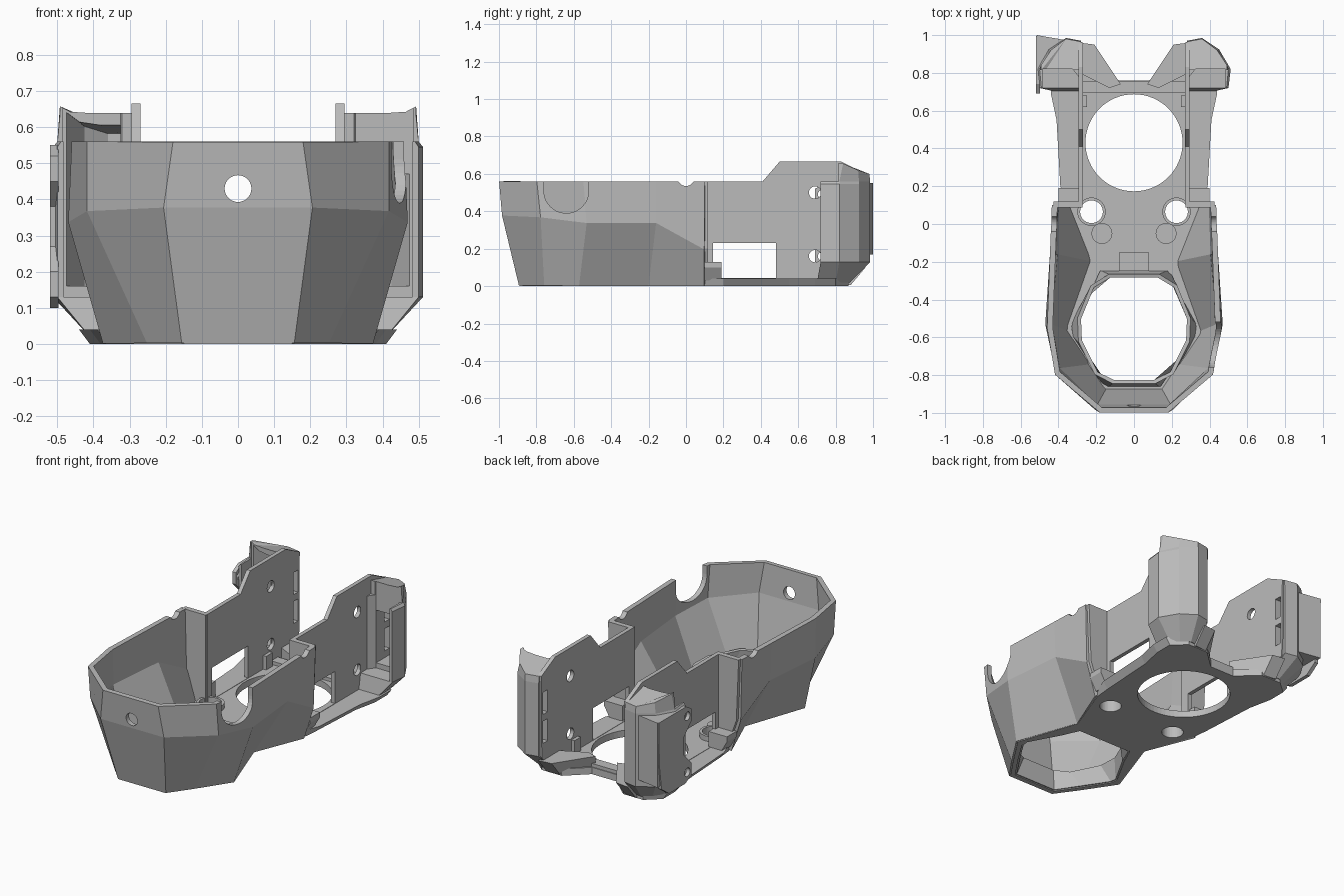
import bpy, bmesh, math

cube = bpy.data.objects.get("Cube")
if cube:
    bpy.data.objects.remove(cube)

grey = bpy.data.materials.new("plain_grey")
grey.use_nodes = True
GREY = (0.5, 0.5, 0.5, 1)
grey.diffuse_color = GREY
grey.node_tree.nodes["Principled BSDF"].inputs["Base Color"].default_value = GREY


def loft(name, rings, closed=True, caps=True):
    """Skin a stack of rings; closed rings wrap around and caps fill both ends."""
    bm = bmesh.new()
    rows = [[bm.verts.new(p) for p in ring] for ring in rings]
    n = len(rows[0])
    for lo, hi in zip(rows, rows[1:]):
        for i in range(n if closed else n - 1):
            j = (i + 1) % n
            bm.faces.new((lo[i], lo[j], hi[j], hi[i]))
    if caps:
        bm.faces.new(rows[0])
        bm.faces.new(rows[-1])
    bmesh.ops.recalc_face_normals(bm, faces=bm.faces)
    mesh = bpy.data.meshes.new(name)
    bm.to_mesh(mesh)
    bm.free()
    mesh.materials.append(grey)
    obj = bpy.data.objects.new(name, mesh)
    bpy.context.collection.objects.link(obj)
    return obj


def prism(name, outline, a, b, axis="z"):
    """Extrude a flat outline from a to b along an axis."""
    place = {"x": lambda u, v, w: (w, u, v),
             "y": lambda u, v, w: (u, w, v),
             "z": lambda u, v, w: (u, v, w)}[axis]
    return loft(name, [[place(u, v, w) for u, v in outline] for w in (a, b)])


def box(name, x0, x1, y0, y1, z0, z1):
    return prism(name, [(x0, y0), (x1, y0), (x1, y1), (x0, y1)], z0, z1)


def rod(name, u, v, r, a, b, axis="z", sides=40):
    turn = [2 * math.pi * i / sides for i in range(sides)]
    return prism(name, [(u + r * math.cos(t), v + r * math.sin(t)) for t in turn], a, b, axis)


def mirrored(half):
    """Complete a half outline across x = 0."""
    return half + [(-p[0], *p[1:]) for p in reversed(half)]


def flip(points, s):
    return [(s * p[0], *p[1:]) for p in points]


def at(points, z):
    return [(x, y, z) for x, y in points]


def finish(obj, cutters=(), thickness=0):
    """Apply wall thickness and cuts, then drop the cutters."""
    if thickness:
        mod = obj.modifiers.new("thickness", "SOLIDIFY")
        mod.thickness, mod.offset = thickness, 0
    for c in cutters:
        c.hide_render = True
        mod = obj.modifiers.new("cut", "BOOLEAN")
        mod.operation, mod.solver, mod.object = "DIFFERENCE", "EXACT", c
    graph = bpy.context.evaluated_depsgraph_get()
    mesh = bpy.data.meshes.new_from_object(obj.evaluated_get(graph))
    obj.modifiers.clear()
    obj.data = mesh
    for c in cutters:
        bpy.data.objects.remove(c)


# Faceted front bucket, pinched at the waist
low = [(.35, .1, .007), (.23, -.2, .007), (.36, -.57, .007), (.24, -.75, .007), (.15, -.88, .007)]
mid = [(.41, .1, .2), (.42, -.16, .34), (.455, -.53, .34), (.405, -.77, .37), (.2, -.97, .38)]
top = [(.42, .1, .56), (.43, -.16, .56), (.445, -.55, .56), (.405, -.79, .56), (.175, -.985, .56)]
bucket = loft("front_bucket", [mirrored(r) for r in (low, mid, top)], closed=False, caps=False)
finish(bucket, [
    rod("front_hole", 0, .43, .037, -1.2, -.8, "y"),
    rod("side_notch", -.64, .51, .12, .3, .6, "x"),
    box("notch_mouth", .3, .6, -.76, -.52, .51, .7),
    rod("rim_notch", 0, .58, .045, -.6, .6, "x"),
], .03)

# Floor plate with large openings
plan = [(.15, -.89), (.24, -.76), (.365, -.57), (.24, -.2), (.35, .1), (.36, .2),
        (.38, .55), (.41, .69), (.41, .8), (.33, .87), (.2, .87), (.08, .76)]
upper = [(x + (.03 if .15 < y < .85 and x > .3 else 0), y) for x, y in plan]
floor = loft("floor_plate", [at(mirrored(plan), 0), at(mirrored(upper), .04)])
mouth = [(.18, -.25), (.23, -.36), (.33, -.54), (.325, -.58), (.23, -.73), (.14, -.86)]
throat = [(.13, -.275), (.22, -.33), (.29, -.5), (.285, -.62), (.2, -.79), (.11, -.835)]
finish(floor, [prism("mouth_cut", mirrored(mouth), -.1, .2),
               rod("fan_cut", 0, .43, .257, -.1, .2, sides=64)]
       + [rod("screw_cut", s * .225, .065, .06, -.1, .2) for s in (1, -1)])

# Tapering sleeve around the front opening
sleeve = loft("opening_sleeve", [at(mirrored(mouth), .005), at(mirrored(throat), .11)], caps=False)
finish(sleeve, (), .02)

# Details on the floor
box("sleeve_latch", -.08, .08, -.25, -.15, .02, .11)
box("rear_bar", -.28, .28, .695, .755, .03, .06)

wall_side = [(.1, .02), (.87, .02), (.955, .12), (.96, .6), (.83, .665),
             (.5, .665), (.41, .56), (.1, .56)]
pod_foot = [(.285, .7), (.41, .7), (.41, .8), (.37, .84), (.32, .875), (.27, .87)]
pod_plan = [(.285, .72), (.5, .72), (.512, .82), (.45, .925), (.36, .985), (.28, .97)]
pod_step = [(.285, .72), (.49, .72), (.5, .82)] + pod_plan[3:]
pod_roof = [(.285, .72, .665), (.488, .72, .665), (.493, .84, .655),
            (.44, .92, .62), (.36, .98, .6), (.28, .965, .6)]
channel = [(.294, .6), (.48, .6), (.485, .82), (.325, .82), (.294, .78)]
pod_room = [(.325, .6), (.475, .6), (.48, .81), (.425, .905), (.36, .95), (.325, .95)]


def room_roof(y):
    """Room ceiling, kept just below the sloping pod roof."""
    return .645 - max(0, y - .81) * .45


def slots(s):
    x0, x1 = sorted((s * .2, s * .36))
    return [box("slot_cut", x0, x1, .9, .943, z, z + .13) for z in (.2, .37)]


for s, side in ((1, "left"), (-1, "right")):
    def pair(a, b):
        return sorted((s * a, s * b))

    # Thin rear side wall with window and screw holes
    wall = prism(side + "_rear_wall", wall_side, *pair(.27, .294), "x")
    finish(wall, [box("window_cut", *pair(.2, .4), .145, .48, .042, .23)]
           + [rod("wall_hole", .69, z, .033, *pair(.2, .4), "x", 24) for z in (.16, .5)]
           + slots(s))

    # Step between the bucket and the rear wall
    step = [(.272, .02), (.345, .02), (.41, .2), (.425, .56), (.272, .56)]
    prism(side + "_step_panel", flip(step, s), .088, .118, "y")
    curb = [(.28, .03), (.36, .03), (.4, .1), (.4, .13), (.28, .13)]
    prism(side + "_step_curb", flip(curb, s), .1, .19, "y")

    # Rear pod with an open front channel; the right recess reaches up to the roof
    rings = [at(pod_foot, .02), at(pod_plan, .13), at(pod_plan, .545), at(pod_step, .56), pod_roof]
    pod = loft(side + "_rear_pod", [flip(r, s) for r in rings])
    ceiling = [(x, y, .47 if s > 0 else room_roof(y)) for x, y in pod_room]
    room = loft("pod_room", [flip(at(pod_room, .16), s), flip(ceiling, s)])
    finish(pod, [prism("pod_channel", flip(channel, s), .13, .8),
                 box("pod_front_cut", *pair(.2, .6), .6, .815, .56, .8), room] + slots(s))

    # Low flared lip beside the pod
    lip = [(.07, .74), (.13, .72), (.29, .8), (.29, .96), (.21, .95)]
    loft(side + "_rear_lip", [flip([(x, y - .08 * (y > .9), .005) for x, y in lip], s),
                              flip(at(lip, .1), s)])

    # Screw boss, disc and clip
    boss = rod(side + "_screw_boss", s * .225, .065, .075, .03, .07)
    finish(boss, [rod("boss_cut", s * .225, .065, .06, 0, .2)])
    rod(side + "_floor_disc", s * .17, -.05, .055, .03, .05)
    box(side + "_cable_clip", *pair(.25, .28), .62, .68, .03, .12)

# Mounting ear on the right pod
ear = prism("right_mounting_ear", [(.97, .15), (.99, .3), (.995, .55), (.74, .55), (.69, .52), (.69, .45),
                                   (.76, .38), (.76, .27), (.69, .2), (.69, .13), (.75, .1), (.9, .1)],
            -.52, -.497, "x")
finish(ear, [rod("ear_hole", .73, z, .025, -.6, -.4, "x", 24) for z in (.16, .49)])
prism("right_ear_web", [(-.515, 1), (-.37, .975), (-.445, .92), (-.5, .84)], .17, .55)
